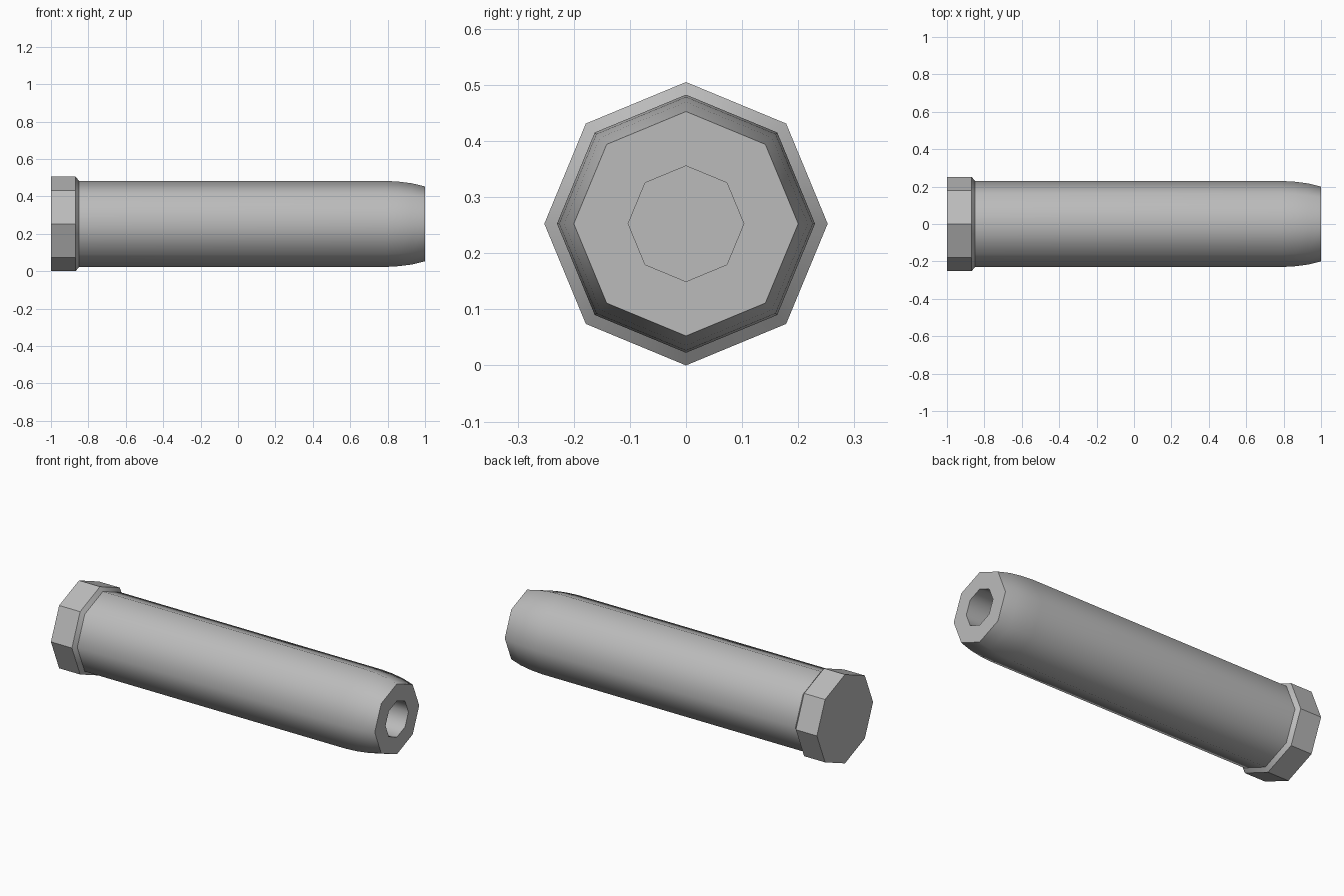
import bpy, bmesh, math

if "Cube" in bpy.data.objects:
    bpy.data.objects.remove(bpy.data.objects["Cube"])

SIDES = 8
CENTRE_Z = 0.2525

grey = bpy.data.materials.new("mid_grey")
grey.diffuse_color = (0.5, 0.5, 0.5, 1)
grey.use_nodes = True
grey.node_tree.nodes["Principled BSDF"].inputs["Base Color"].default_value = grey.diffuse_color


def lathe(name, profile, sharp_angle):
    """Revolve (x, radius) points around the x axis and cap both ends."""
    bm = bmesh.new()
    rings = []
    for x, r in profile:
        rings.append([bm.verts.new((x, r * math.sin(a), CENTRE_Z + r * math.cos(a)))
                      for a in (2 * math.pi * i / SIDES for i in range(SIDES))])
    for a, b in zip(rings, rings[1:]):
        for i in range(SIDES):
            j = (i + 1) % SIDES
            bm.faces.new((a[i], a[j], b[j], b[i]))
    bm.faces.new(rings[0])
    bm.faces.new(rings[-1])
    bmesh.ops.recalc_face_normals(bm, faces=bm.faces)
    mesh = bpy.data.meshes.new(name)
    bm.to_mesh(mesh)
    bm.free()
    obj = bpy.data.objects.new(name, mesh)
    bpy.context.collection.objects.link(obj)
    mesh.materials.append(grey)
    bpy.ops.object.select_all(action='DESELECT')
    obj.select_set(True)
    bpy.context.view_layer.objects.active = obj
    bpy.ops.object.shade_smooth_by_angle(angle=math.radians(sharp_angle))
    return obj


# Long smooth tube: rounded nose, flat end and a blind bore
lathe("tube", [(-0.87, 0.23), (0.79, 0.23), (0.86, 0.226), (0.93, 0.217),
               (1.0, 0.2), (1.0, 0.103), (0.6, 0.103)], 46)

# Flat-sided end collar with a chamfered lip
lathe("collar", [(-1.0, 0.2525), (-0.868, 0.2525), (-0.85, 0.23)], 30)
